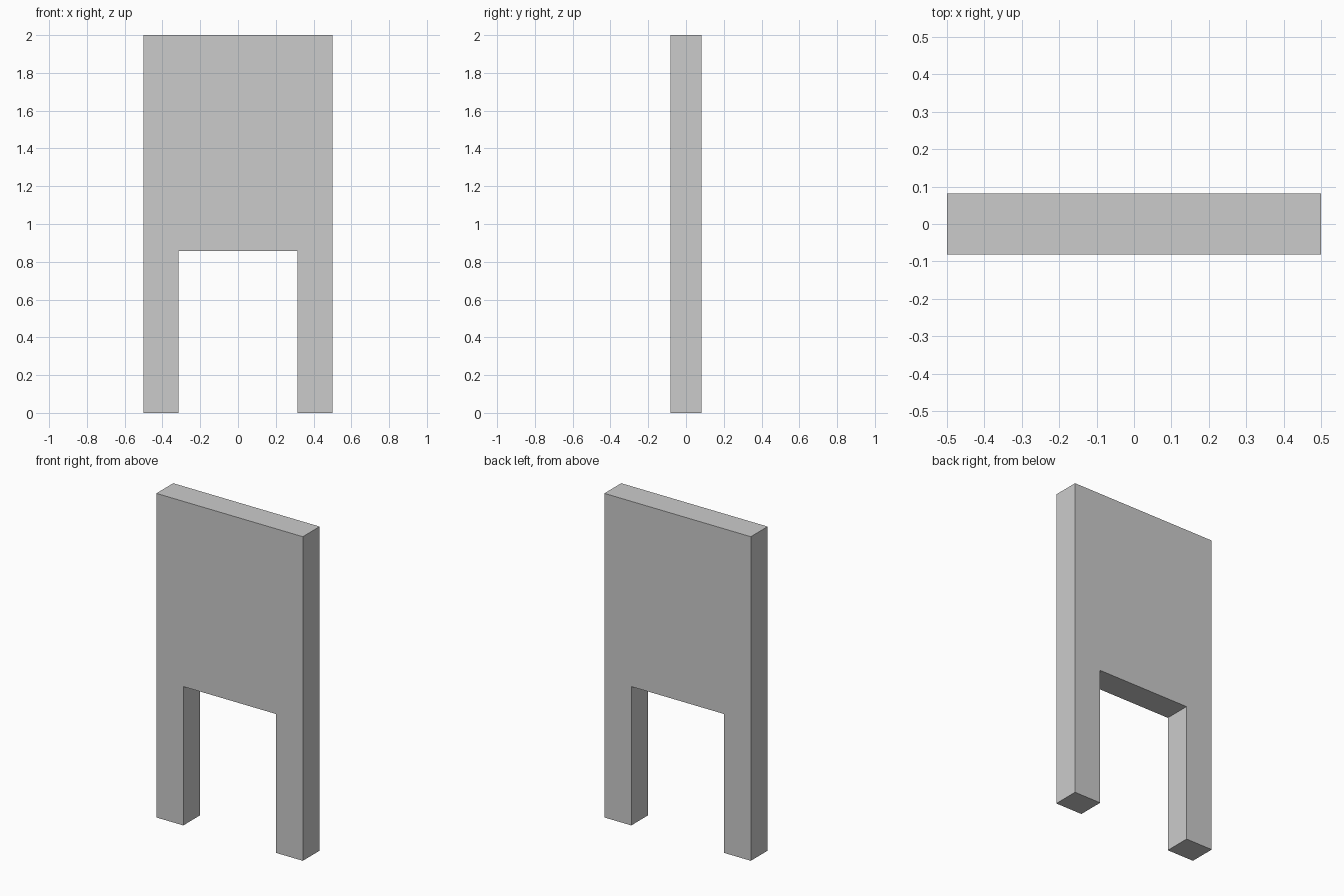
import bpy
import bmesh

if "Cube" in bpy.data.objects:
    bpy.data.objects.remove(bpy.data.objects["Cube"])

HALF_WIDTH, HALF_DEPTH, HEIGHT = 0.5, 0.082, 2.0
GAP_HALF_WIDTH, GAP_HEIGHT = 0.316, 0.857

# Front outline: solid wall with a rectangular doorway open at the floor
right = [(GAP_HALF_WIDTH, GAP_HEIGHT), (GAP_HALF_WIDTH, 0),
         (HALF_WIDTH, 0), (HALF_WIDTH, HEIGHT)]
outline = right + [(-x, z) for x, z in reversed(right)]

# Extrude the outline through the wall thickness
bm = bmesh.new()
front = bm.faces.new([bm.verts.new((x, -HALF_DEPTH, z)) for x, z in outline])
result = bmesh.ops.extrude_face_region(bm, geom=[front], use_keep_orig=True)
back_verts = [v for v in result["geom"] if isinstance(v, bmesh.types.BMVert)]
bmesh.ops.translate(bm, verts=back_verts, vec=(0, 2 * HALF_DEPTH, 0))
bmesh.ops.recalc_face_normals(bm, faces=bm.faces)

mesh = bpy.data.meshes.new("doorway_wall")
bm.to_mesh(mesh)
bm.free()
wall = bpy.data.objects.new("doorway_wall", mesh)
bpy.context.collection.objects.link(wall)
